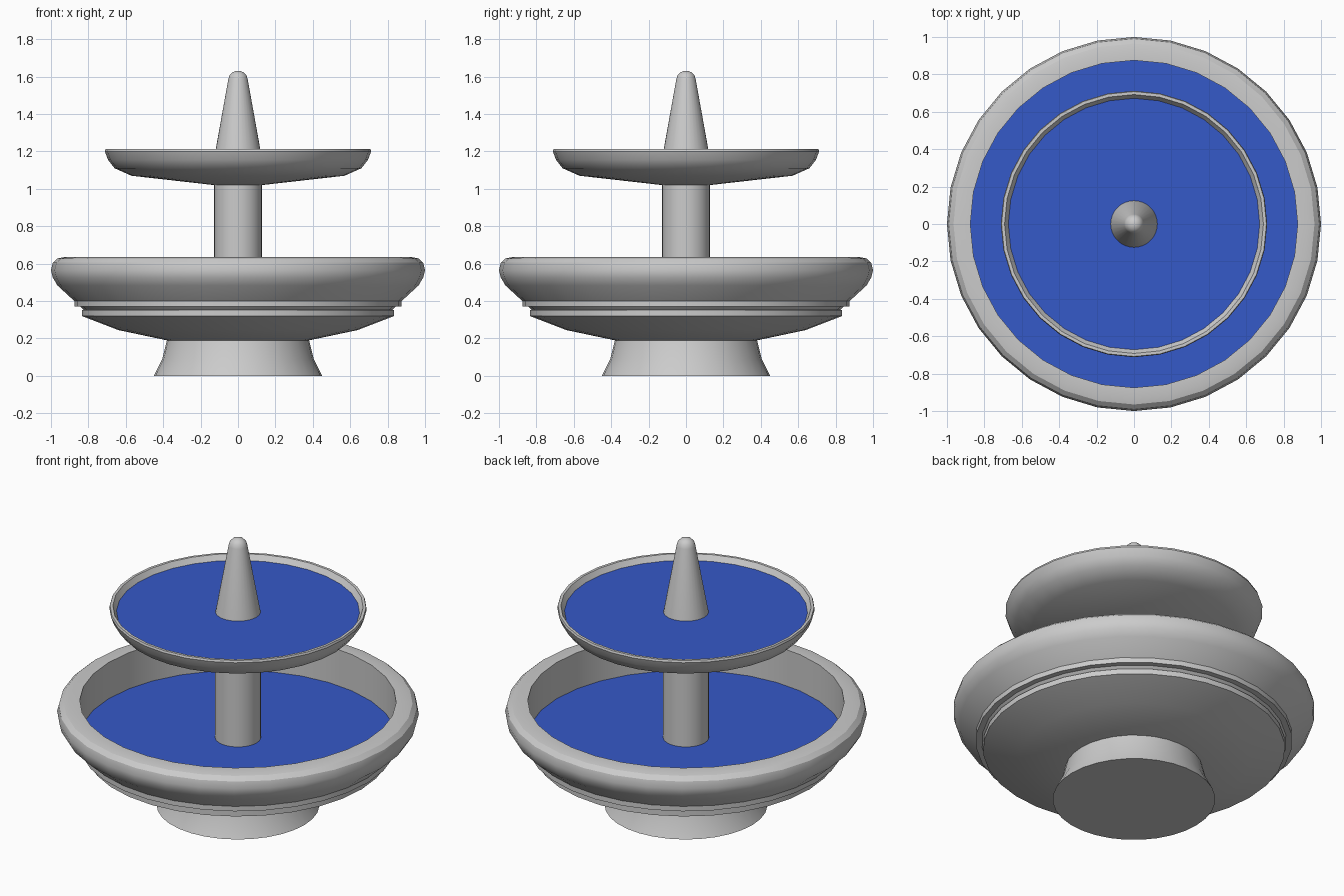
import bpy
import bmesh
from math import radians, tau

if "Cube" in bpy.data.objects:
    bpy.data.objects.remove(bpy.data.objects["Cube"])

SIDES = 32


def lathe(name, profile, material=None):
    """Spin an (r, z) profile around the z axis."""
    bm = bmesh.new()
    verts = [bm.verts.new((r, 0, z)) for r, z in profile]
    edges = [bm.edges.new(pair) for pair in zip(verts, verts[1:])]
    bmesh.ops.spin(bm, geom=verts + edges, cent=(0, 0, 0), axis=(0, 0, 1),
                   angle=tau, steps=SIDES, use_duplicate=False)
    bmesh.ops.remove_doubles(bm, verts=bm.verts, dist=0.0005)
    bmesh.ops.dissolve_degenerate(bm, edges=bm.edges, dist=0.0001)
    bmesh.ops.recalc_face_normals(bm, faces=bm.faces)
    mesh = bpy.data.meshes.new(name)
    bm.to_mesh(mesh)
    bm.free()
    mesh.shade_smooth()
    mesh.set_sharp_from_angle(angle=radians(30))
    obj = bpy.data.objects.new(name, mesh)
    bpy.context.collection.objects.link(obj)
    if material:
        mesh.materials.append(material)
    return obj


def water_disc(name, radius, z, material):
    """Flat upward-facing water surface."""
    bm = bmesh.new()
    bmesh.ops.create_circle(bm, cap_ends=True, segments=SIDES, radius=radius)
    for face in bm.faces:
        if face.normal.z < 0:
            face.normal_flip()
    mesh = bpy.data.meshes.new(name)
    bm.to_mesh(mesh)
    bm.free()
    mesh.materials.append(material)
    obj = bpy.data.objects.new(name, mesh)
    obj.location.z = z
    bpy.context.collection.objects.link(obj)


water = bpy.data.materials.new("water_blue")
water.diffuse_color = (0.036, 0.1, 0.58, 1)
water.use_nodes = True
water.node_tree.nodes["Principled BSDF"].inputs["Base Color"].default_value = water.diffuse_color

# Flared foot
lathe("pedestal", [(0, 0), (0.45, 0), (0.405, 0.09), (0.38, 0.19), (0, 0.19)])

# Lower basin: sloping underside, narrow band, rounded bowl and rim
lathe("lower_basin", [
    (0, 0.19), (0.38, 0.19), (0.64, 0.245), (0.835, 0.32), (0.835, 0.352),
    (0.825, 0.354), (0.965, 0.483), (0.99, 0.525), (1.0, 0.565),
    (0.99, 0.605), (0.965, 0.628), (0.93, 0.635), (0.875, 0.635),
    (0.875, 0.37), (0, 0.37)])
water_disc("lower_water", 0.875, 0.414, water)

# Column between the two bowls
lathe("column", [(0, 0.37), (0.127, 0.37), (0.127, 1.03), (0, 1.03)])

# Upper dish: shallow underside and thin lip
lathe("upper_dish", [
    (0, 1.02), (0.127, 1.02), (0.57, 1.07), (0.66, 1.11), (0.695, 1.155),
    (0.712, 1.2), (0.708, 1.212), (0.692, 1.212), (0.672, 1.18),
    (0.65, 1.15), (0, 1.13)])
water_disc("upper_water", 0.673, 1.18, water)

# Tapered spout with a rounded tip
lathe("spout", [
    (0, 1.14), (0.132, 1.14), (0.052, 1.585), (0.045, 1.608),
    (0.03, 1.623), (0.013, 1.63), (0, 1.631)])
